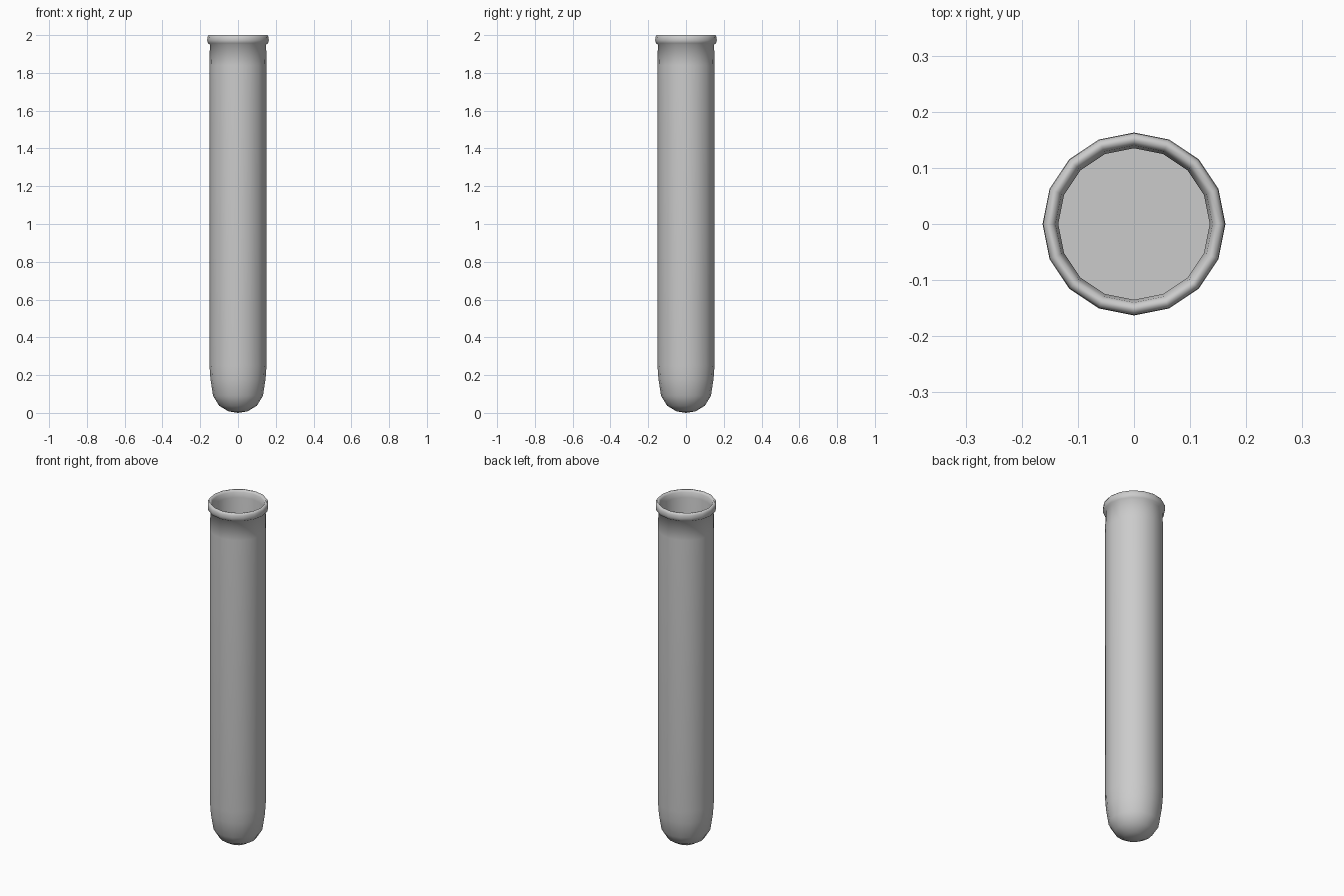
import bpy, bmesh, math

if "Cube" in bpy.data.objects:
    bpy.data.objects.remove(bpy.data.objects["Cube"])

SIDES = 16


def lathe(name, profile):
    """Revolve (radius, z) points around z; radius 0 makes a pole."""
    bm = bmesh.new()
    rings = []
    for r, z in profile:
        if r == 0:
            rings.append([bm.verts.new((0, 0, z))])
        else:
            rings.append([bm.verts.new((r * math.cos(2 * math.pi * i / SIDES),
                                        r * math.sin(2 * math.pi * i / SIDES), z))
                          for i in range(SIDES)])
    for a, b in zip(rings, rings[1:]):
        for i in range(SIDES):
            j = (i + 1) % SIDES
            if len(a) == 1:
                bm.faces.new((a[0], b[j], b[i]))
            elif len(b) == 1:
                bm.faces.new((a[i], a[j], b[0]))
            else:
                bm.faces.new((a[i], a[j], b[j], b[i]))
    bmesh.ops.recalc_face_normals(bm, faces=bm.faces)
    mesh = bpy.data.meshes.new(name)
    bm.to_mesh(mesh)
    bm.free()
    obj = bpy.data.objects.new(name, mesh)
    bpy.context.collection.objects.link(obj)
    bpy.ops.object.select_all(action='DESELECT')
    bpy.context.view_layer.objects.active = obj
    obj.select_set(True)
    bpy.ops.object.shade_smooth_by_angle(angle=math.radians(60))
    return obj


# Rounded bottom and straight outer wall
outside = [(0, 0), (0.05, 0.008), (0.10, 0.038), (0.132, 0.09),
           (0.146, 0.18), (0.151, 0.25), (0.151, 1.84), (0.149, 1.95)]
# Rolled lip
lip = [(0.159, 1.957), (0.163, 1.972), (0.162, 1.99), (0.156, 2.0),
       (0.147, 2.0), (0.14, 1.99), (0.135, 1.96)]
# Inner wall down to a flat floor
inside = [(0.135, 0.25), (0, 0.25)]

lathe("test_tube", outside + lip + inside)
